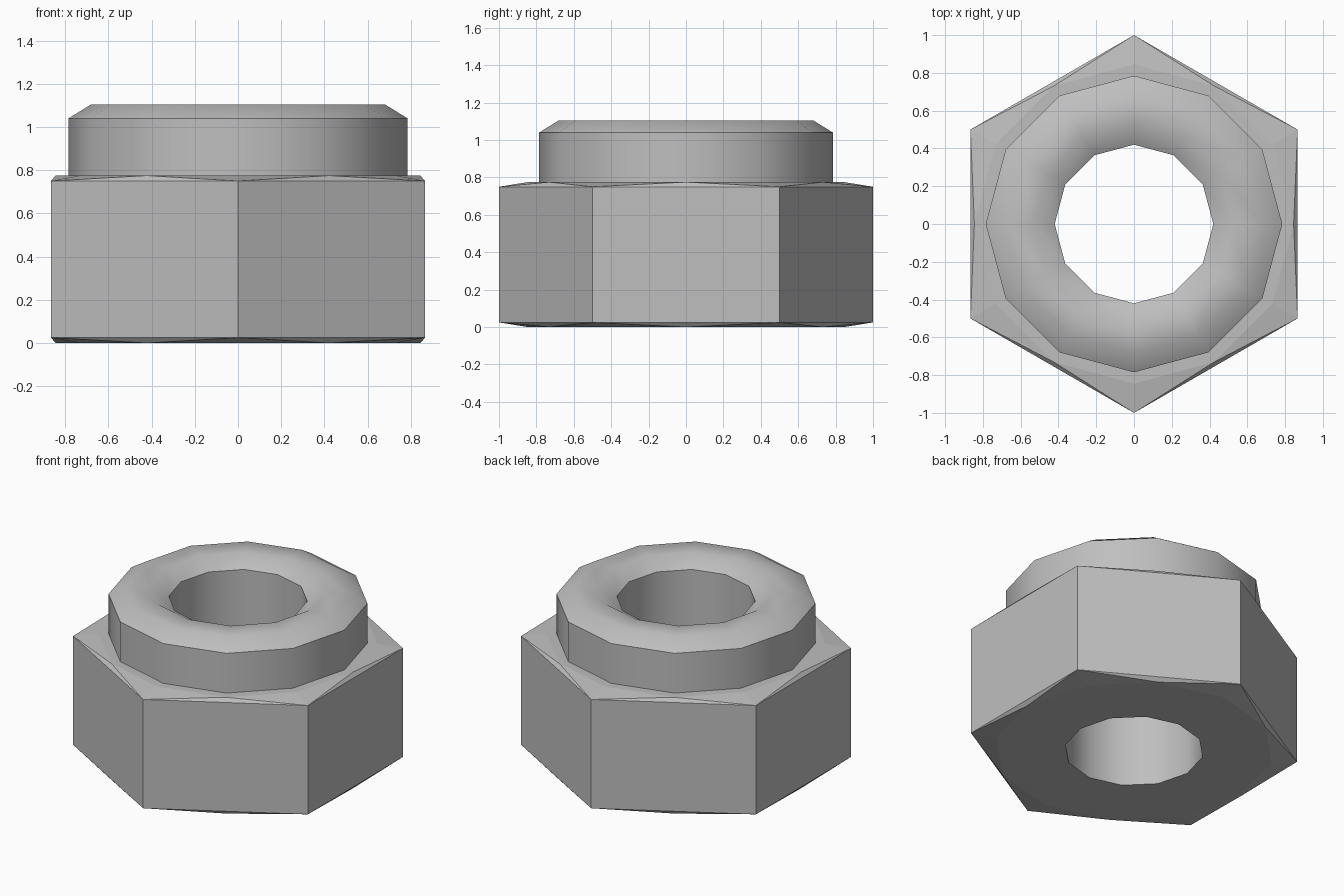
import bpy, bmesh, math

cube = bpy.data.objects.get("Cube")
if cube:
    bpy.data.objects.remove(cube, do_unlink=True)

# One plain steel grey for the whole nut
steel = bpy.data.materials.new("steel_grey")
steel.use_nodes = True
grey = (0.52, 0.52, 0.52, 1)
steel.diffuse_color = grey
steel.node_tree.nodes["Principled BSDF"].inputs["Base Color"].default_value = grey

SIDES = 12
BORE, FACE, COLLAR = 0.42, 0.845, 0.785
TOP, EDGE = 0.775, 0.025


def ring(bm, radius, z, count=SIDES, start=0.0):
    step = math.tau / count
    return [bm.verts.new((radius * math.cos(start + i * step),
                          radius * math.sin(start + i * step), z))
            for i in range(count)]


def bridge(bm, a, b):
    n = len(a)
    for i in range(n):
        j = (i + 1) % n
        bm.faces.new((a[i], a[j], b[j], b[i]))


def chamfer(bm, hexagon, circle):
    # Corner triangles and edge triangles between six and twelve sides
    for k, corner in enumerate(hexagon):
        a, b, c = (circle[(2 * k + n) % SIDES] for n in range(3))
        bm.faces.new((corner, a, b))
        bm.faces.new((corner, b, c))
        bm.faces.new((corner, c, hexagon[(k + 1) % 6]))


def finish(bm, name):
    mesh = bpy.data.meshes.new(name)
    bm.to_mesh(mesh)
    bm.free()
    mesh.materials.append(steel)
    obj = bpy.data.objects.new(name, mesh)
    bpy.context.collection.objects.link(obj)
    return obj


# Six-sided body with chamfered top and bottom
bm = bmesh.new()
hole = ring(bm, BORE, 0)
bottom = ring(bm, FACE, 0)
low = ring(bm, 1, EDGE, 6, math.pi / 6)
high = ring(bm, 1, TOP - EDGE, 6, math.pi / 6)
top = ring(bm, FACE, TOP)
seat = ring(bm, COLLAR, TOP)
bridge(bm, hole, bottom)
chamfer(bm, low, bottom)
bridge(bm, low, high)
chamfer(bm, high, top)
bridge(bm, top, seat)
bmesh.ops.recalc_face_normals(bm, faces=bm.faces)
# The shell is open at the bore, so settle its direction by the bottom face
bm.faces.ensure_lookup_table()
if bm.faces[0].normal.z > 0:
    bmesh.ops.reverse_faces(bm, faces=bm.faces)
finish(bm, "hex_body")

# Locking collar, rounded over the top and down through the bore
bm = bmesh.new()
profile = [(COLLAR, TOP), (COLLAR, 1.04), (0.68, 1.105),
           (0.53, 1.105), (BORE, 1.04), (BORE, 0)]
rings = [ring(bm, r, z) for r, z in profile]
for lower, upper in zip(rings, rings[1:]):
    bridge(bm, lower, upper)
collar = finish(bm, "collar_and_bore")
bpy.ops.object.select_all(action="DESELECT")
collar.select_set(True)
bpy.context.view_layer.objects.active = collar
bpy.ops.object.shade_smooth_by_angle(angle=math.radians(40))
